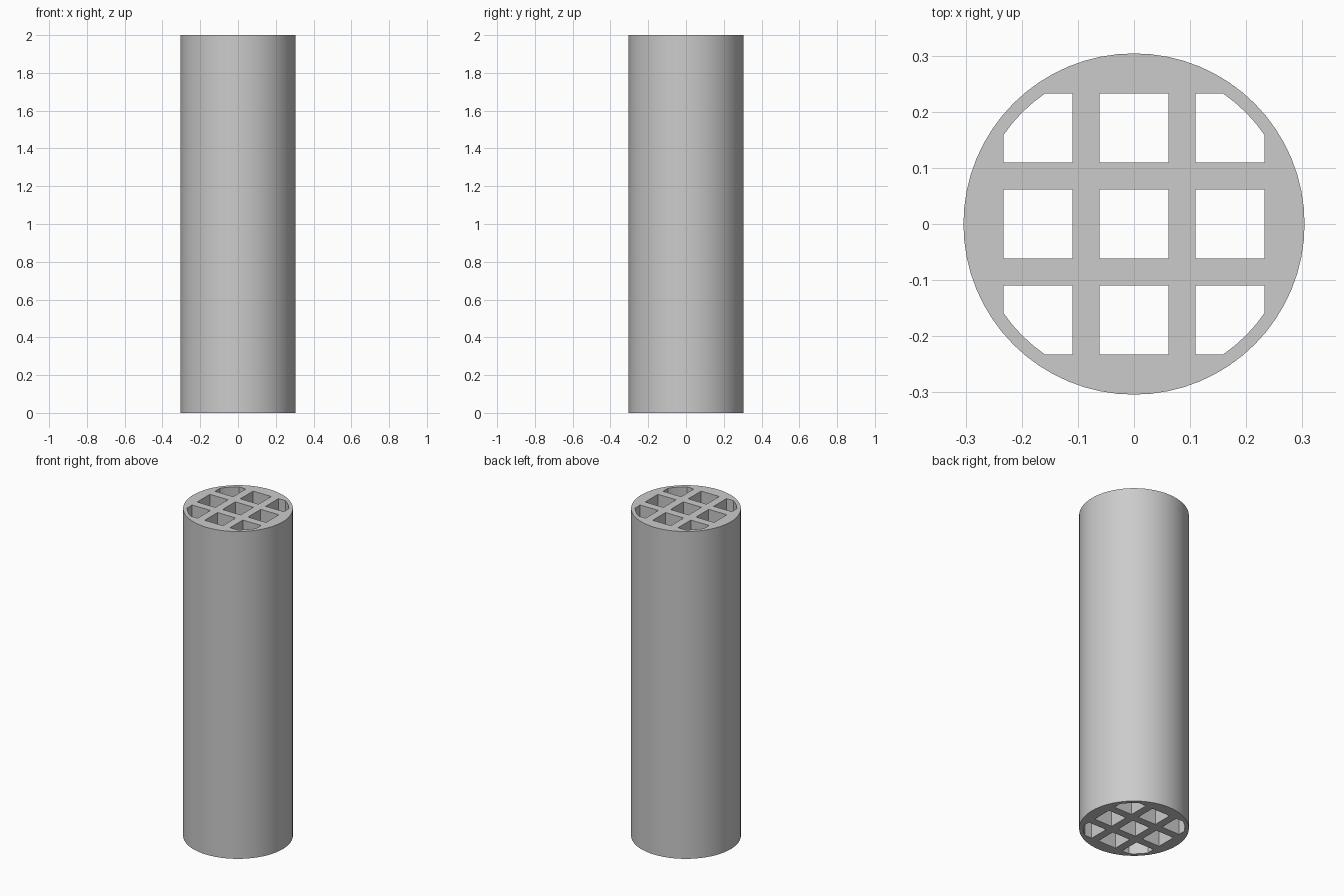
import bpy
import bmesh
from math import sin, cos, tau, acos, pi

cube = bpy.data.objects.get("Cube")
if cube:
    bpy.data.objects.remove(cube, do_unlink=True)

HEIGHT = 2.0
RADIUS = 0.304          # outer wall
INNER = 0.2815          # limit of the corner channels
HALF = 0.0615           # half width of the middle channel
NEAR, FAR = 0.11, 0.233  # edges of the outer channels

grey = bpy.data.materials.new("light grey")
grey.use_nodes = True
grey.diffuse_color = (0.6, 0.6, 0.6, 1)
grey.node_tree.nodes["Principled BSDF"].inputs["Base Color"].default_value = (0.6, 0.6, 0.6, 1)


def add_prism(bm, outline, z0, z1):
    """Extrude a flat outline into a closed prism."""
    face = bm.faces.new([bm.verts.new((x, y, z0)) for x, y in outline])
    top = bmesh.ops.extrude_face_region(bm, geom=[face])["geom"]
    verts = [v for v in top if isinstance(v, bmesh.types.BMVert)]
    bmesh.ops.translate(bm, verts=verts, vec=(0, 0, z1 - z0))


def make_object(name, outlines, z0, z1):
    bm = bmesh.new()
    for outline in outlines:
        add_prism(bm, outline, z0, z1)
    bmesh.ops.recalc_face_normals(bm, faces=bm.faces)
    mesh = bpy.data.meshes.new(name)
    bm.to_mesh(mesh)
    bm.free()
    mesh.materials.append(grey)
    obj = bpy.data.objects.new(name, mesh)
    bpy.context.collection.objects.link(obj)
    return obj


# Channel outlines: square ones, and corner ones rounded off by the inner circle
spans = [(-FAR, -NEAR), (-HALF, HALF), (NEAR, FAR)]
holes = []
for i, (x0, x1) in enumerate(spans):
    for j, (y0, y1) in enumerate(spans):
        if i != 1 and j != 1:
            start = acos(FAR / INNER)
            end = pi / 2 - start
            arc = [start + (end - start) * k / 4 for k in range(5)]
            corner = [(NEAR, NEAR), (FAR, NEAR)]
            corner += [(INNER * cos(a), INNER * sin(a)) for a in arc]
            corner.append((NEAR, FAR))
            holes.append([(x * (i - 1), y * (j - 1)) for x, y in corner])
        else:
            holes.append([(x0, y0), (x1, y0), (x1, y1), (x0, y1)])

# Round column with the channels cut right through
circle = [(RADIUS * cos(tau * k / 64), RADIUS * sin(tau * k / 64)) for k in range(64)]
column = make_object("channelled_column", [circle], 0, HEIGHT)
cutter = make_object("channel_cutter", holes, -0.1, HEIGHT + 0.1)
cutter.hide_render = True

cut = column.modifiers.new("channels", "BOOLEAN")
cut.operation = "DIFFERENCE"
cut.solver = "EXACT"
cut.object = cutter

bpy.ops.object.select_all(action="DESELECT")
column.select_set(True)
bpy.context.view_layer.objects.active = column
bpy.ops.object.modifier_apply(modifier=cut.name)
bpy.data.objects.remove(cutter, do_unlink=True)
bpy.ops.object.shade_smooth_by_angle(angle=pi / 6)
